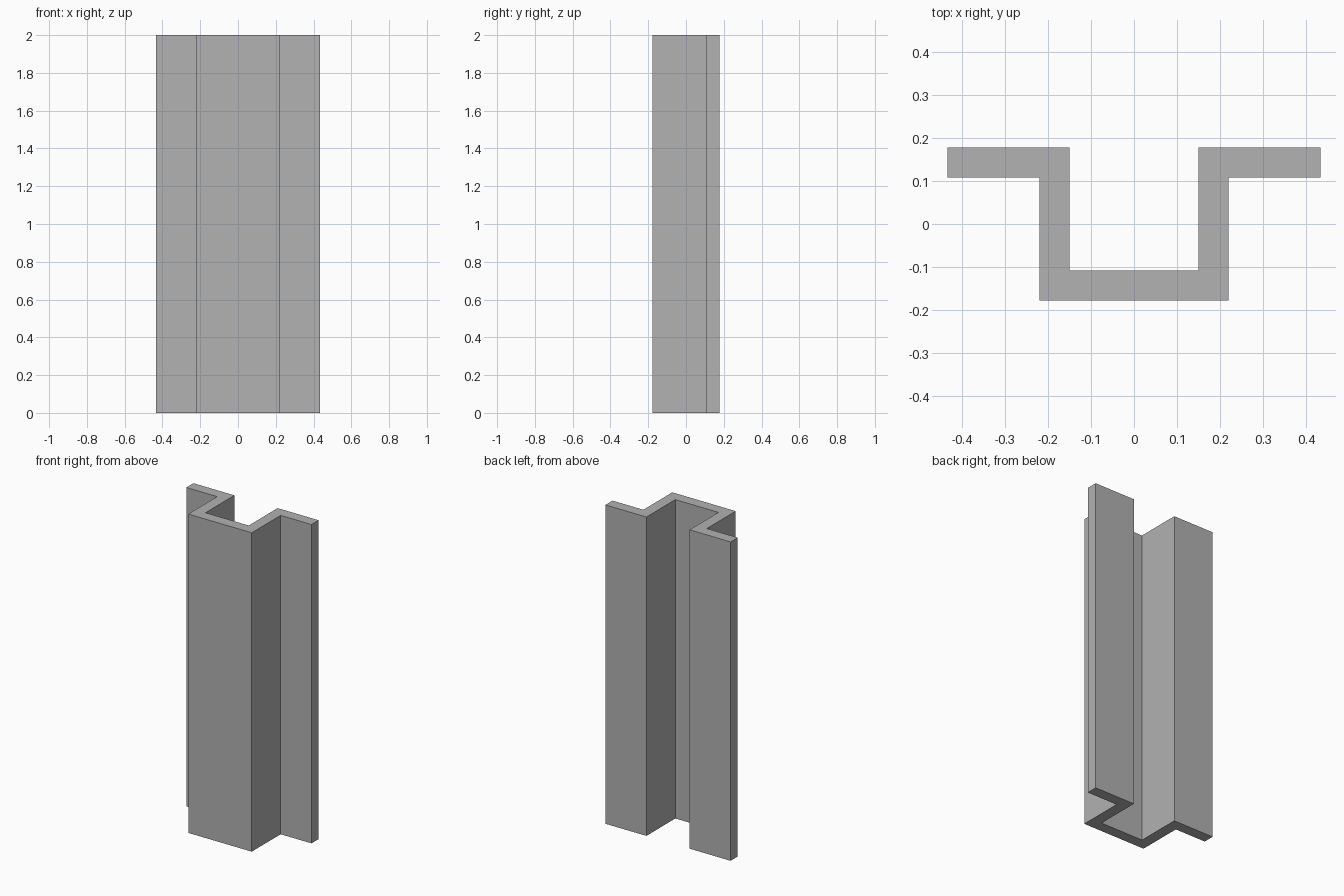
import bpy
import bmesh

cube = bpy.data.objects.get("Cube")
if cube:
    bpy.data.objects.remove(cube, do_unlink=True)

HEIGHT = 2.0
HALF_WIDTH = 0.434   # outer edge of the flanges
HALF_DEPTH = 0.178
OUTER = 0.22         # outside of the channel walls
WALL = 0.07          # sheet thickness

# Plain grey metal
grey = bpy.data.materials.new("plain grey")
grey.use_nodes = True
colour = (0.445, 0.445, 0.445, 1.0)
grey.diffuse_color = colour
grey.node_tree.nodes["Principled BSDF"].inputs["Base Color"].default_value = colour

# Left half of the hat-shaped cross-section, from the front web to the back flange
inner = OUTER - WALL
half = [
    (OUTER, -HALF_DEPTH),
    (OUTER, HALF_DEPTH - WALL),
    (HALF_WIDTH, HALF_DEPTH - WALL),
    (HALF_WIDTH, HALF_DEPTH),
    (inner, HALF_DEPTH),
    (inner, WALL - HALF_DEPTH),
]
profile = half + [(-x, y) for x, y in reversed(half)]

# Extrude the section upwards
bm = bmesh.new()
base = bm.faces.new([bm.verts.new((x, y, 0)) for x, y in profile])
top = bmesh.ops.extrude_face_region(bm, geom=[base], use_keep_orig=True)
top_verts = [v for v in top["geom"] if isinstance(v, bmesh.types.BMVert)]
bmesh.ops.translate(bm, verts=top_verts, vec=(0, 0, HEIGHT))
bmesh.ops.recalc_face_normals(bm, faces=bm.faces)

mesh = bpy.data.meshes.new("hat_channel")
bm.to_mesh(mesh)
bm.free()
mesh.materials.append(grey)
channel = bpy.data.objects.new("hat_channel", mesh)
bpy.context.collection.objects.link(channel)
